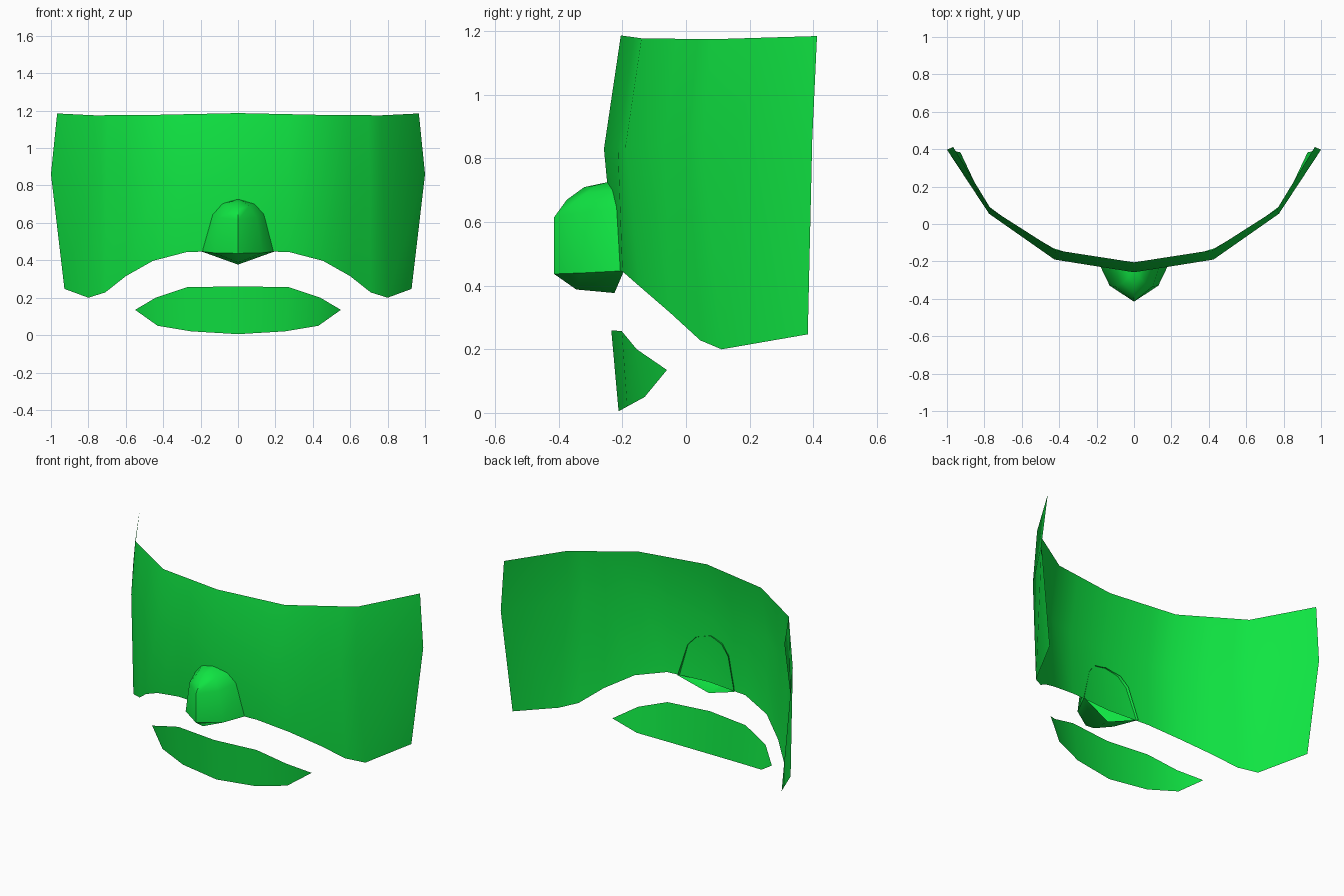
import bpy
import bmesh
import math

if "Cube" in bpy.data.objects:
    bpy.data.objects.remove(bpy.data.objects["Cube"])

green = bpy.data.materials.new("bright green")
green.diffuse_color = (0.005, 0.78, 0.055, 1.0)
green.use_nodes = True
green.node_tree.nodes["Principled BSDF"].inputs["Base Color"].default_value = green.diffuse_color


def sheet(name, rows):
    """Loft rows of half-width points (centre outward, bottom to top), mirrored in x."""
    bm = bmesh.new()
    found = {}

    def vert(p):
        key = tuple(round(c, 4) for c in p)
        if key not in found:
            found[key] = bm.verts.new(p)
        return found[key]

    full = [[vert((-x, y, z)) for x, y, z in reversed(r[1:])] + [vert(p) for p in r]
            for r in rows]
    for low, high in zip(full, full[1:]):
        for i in range(len(low) - 1):
            # drop repeated corners so pinched cells become triangles
            loop = list(dict.fromkeys((low[i], low[i + 1], high[i + 1], high[i])))
            if len(loop) > 2 and not bm.faces.get(loop):
                bm.faces.new(loop)
    mesh = bpy.data.meshes.new(name)
    bm.to_mesh(mesh)
    bm.free()
    mesh.materials.append(green)
    obj = bpy.data.objects.new(name, mesh)
    bpy.context.collection.objects.link(obj)
    bpy.ops.object.select_all(action='DESELECT')
    obj.select_set(True)
    bpy.context.view_layer.objects.active = obj
    bpy.ops.object.shade_smooth_by_angle(angle=math.radians(50))
    return obj


def along(path, t):
    """Point at parameter t on a polyline."""
    i = min(int(t), len(path) - 2)
    f = t - i
    return tuple(a + (b - a) * f for a, b in zip(path[i], path[i + 1]))


# Curved face shield: bent top and widest lines above a shaped lower edge
top = [(0, -0.205, 1.187), (0.42, -0.14, 1.178), (0.765, 0.08, 1.175), (0.967, 0.412, 1.185)]
middle = [(0, -0.258, 0.83), (0.425, -0.19, 0.84), (0.775, 0.055, 0.85), (1.0, 0.397, 0.86)]
columns = [0, 0.64, 1, 1.5, 1.8, 2, 3]
lower_edge = [(0, -0.222, 0.448), (0.27, -0.2, 0.445), (0.455, -0.145, 0.397),
              (0.6, -0.05, 0.315), (0.71, 0.045, 0.228), (0.80, 0.112, 0.20),
              (0.928, 0.383, 0.247)]
sheet("face_shield", [lower_edge,
                      [along(middle, t) for t in columns],
                      [along(top, t) for t in columns]])

# Nose: hollow at the back, with a keeled floor
keel_front, keel_back = (0, -0.345, 0.388), (0, -0.225, 0.377)
sheet("nose", [
    [keel_front, keel_front, keel_back],
    [(0, -0.415, 0.437), (0.13, -0.33, 0.44), (0.195, -0.195, 0.447)],
    [(0, -0.415, 0.615), (0.10, -0.335, 0.63), (0.14, -0.215, 0.645)],
    [(0, -0.375, 0.67), (0.06, -0.315, 0.69), (0.09, -0.225, 0.702)],
    [(0, -0.32, 0.71), (0.03, -0.285, 0.715), (0.04, -0.235, 0.716)],
    [(0, -0.24, 0.727)] * 3,
])

# Chin plate: a separate curved strip pinched at both ends
tip = (0.55, -0.06, 0.135)
sheet("chin_plate", [
    [(0, -0.212, 0.005), (0.25, -0.185, 0.02), (0.43, -0.13, 0.05), tip],
    [(0, -0.235, 0.26), (0.27, -0.202, 0.257), (0.44, -0.155, 0.2), tip],
])
